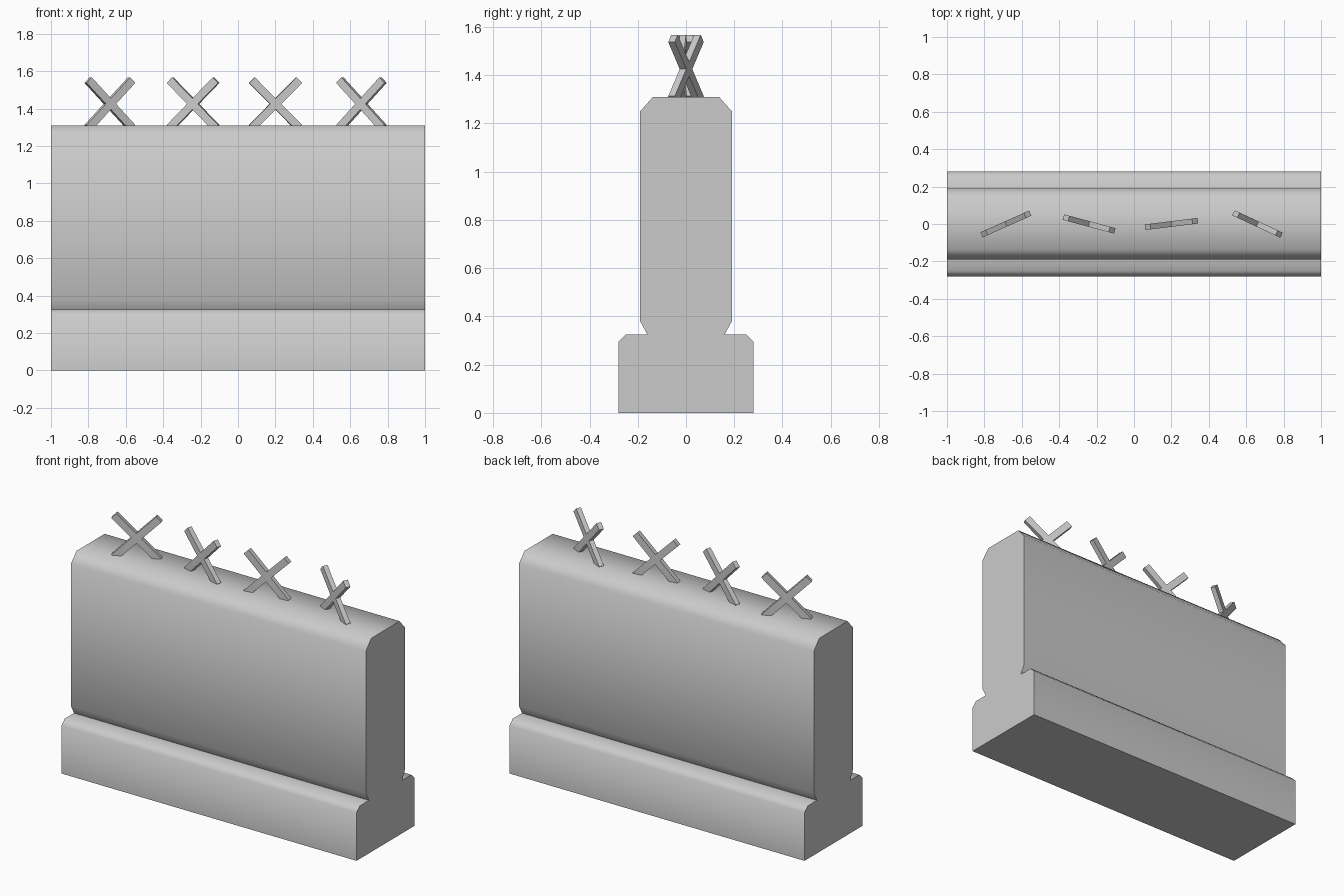
import bpy, bmesh, math
from mathutils import Matrix

if "Cube" in bpy.data.objects:
    bpy.data.objects.remove(bpy.data.objects["Cube"])


def make_object(name, bm):
    bmesh.ops.recalc_face_normals(bm, faces=bm.faces)
    mesh = bpy.data.meshes.new(name)
    bm.to_mesh(mesh)
    bm.free()
    obj = bpy.data.objects.new(name, mesh)
    bpy.context.collection.objects.link(obj)
    return obj


# Concrete barrier: half profile (y, z), mirrored and extruded along x
half = [(0.28, 0), (0.28, 0.295), (0.25, 0.325), (0.16, 0.325),
        (0.19, 0.38), (0.19, 1.25), (0.137, 1.31)]
profile = half + [(-y, z) for y, z in reversed(half)]
bm = bmesh.new()
face = bm.faces.new([bm.verts.new((-1, y, z)) for y, z in profile])
ext = bmesh.ops.extrude_face_region(bm, geom=[face], use_keep_orig=True)
new_verts = [g for g in ext["geom"] if isinstance(g, bmesh.types.BMVert)]
bmesh.ops.translate(bm, verts=new_verts, vec=(2, 0, 0))
barrier = make_object("barrier_wall", bm)
bpy.context.view_layer.objects.active = barrier
barrier.select_set(True)
bpy.ops.object.shade_smooth_by_angle(angle=math.radians(65))
barrier.select_set(False)

# Crossed bars along the top, each turned differently, feet sunk into the wall
crosses = [(-0.685, 24), (-0.24, -15), (0.2, 7), (0.66, -25)]
for i, (x, turn) in enumerate(crosses, 1):
    bm = bmesh.new()
    for tilt in (45, -45):
        bar = (Matrix.Rotation(math.radians(tilt), 4, 'Y')
               @ Matrix.Diagonal((0.36, 0.03, 0.042, 1)))
        bmesh.ops.create_cube(bm, size=1, matrix=bar)
    cross = make_object(f"cross_bars_{i}", bm)
    cross.location = (x, 0, 1.425)
    cross.rotation_euler.z = math.radians(turn)
